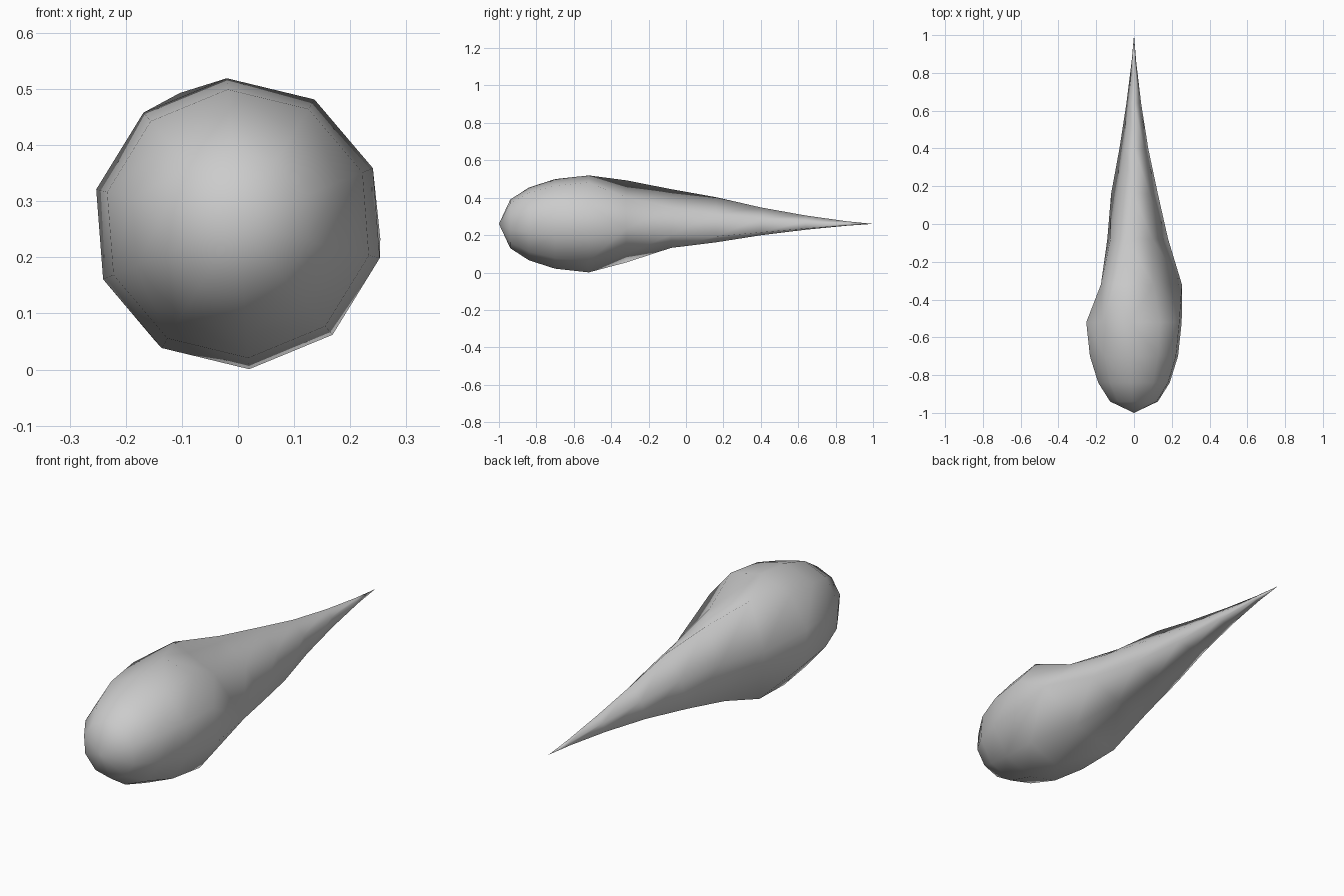
import bpy, bmesh, math

if "Cube" in bpy.data.objects:
    bpy.data.objects.remove(bpy.data.objects["Cube"], do_unlink=True)

CENTRE_Z = 0.26
grey = bpy.data.materials.new("plain grey")
grey.use_nodes = True
grey.diffuse_color = (0.6, 0.6, 0.6, 1)
grey.node_tree.nodes["Principled BSDF"].inputs["Base Color"].default_value = (0.6, 0.6, 0.6, 1)


def ring(bm, y, radius, sides, start, valley=1.0):
    """Loop of vertices round the y axis; every second one pulled in by valley."""
    loop = []
    for i in range(sides):
        angle = math.radians(start) + math.tau * i / sides
        r = radius * (valley if i % 2 else 1.0)
        loop.append(bm.verts.new((r * math.cos(angle), y, CENTRE_Z + r * math.sin(angle))))
    return loop


def join_rings(bm, a, b):
    """Skin two loops, with quads for equal counts and triangles otherwise."""
    n, m = len(a), len(b)
    if n == m:
        for i in range(n):
            bm.faces.new((a[i], a[(i + 1) % n], b[(i + 1) % n], b[i]))
        return
    i = j = 0
    while i < n or j < m:
        if j >= m or (i < n and (i + 0.5) / n <= (j + 0.5) / m):
            bm.faces.new((a[i % n], a[(i + 1) % n], b[j % m]))
            i += 1
        else:
            bm.faces.new((a[i % n], b[(j + 1) % m], b[j % m]))
            j += 1


def cap(bm, loop, y):
    tip = bm.verts.new((0, y, CENTRE_Z))
    for i, v in enumerate(loop):
        bm.faces.new((v, loop[(i + 1) % len(loop)], tip))


bm = bmesh.new()

# Rounded ten-sided head: position, radius
head = [(-0.94, 0.13), (-0.84, 0.195), (-0.7, 0.24), (-0.52, 0.26)]
rings = [ring(bm, y, r, 10, -13.6) for y, r in head]

# Twisting three-ridged tail: position, radius, turn
tail = [(-0.32, 0.255, -6), (-0.08, 0.19, -18), (0.16, 0.143, -28),
        (0.4, 0.088, -31), (0.64, 0.045, -33), (0.86, 0.014, -34)]
rings += [ring(bm, y, r, 6, turn, 0.69) for y, r, turn in tail]

for a, b in zip(rings, rings[1:]):
    join_rings(bm, a, b)
cap(bm, rings[0], -1)
cap(bm, rings[-1], 1)
bmesh.ops.recalc_face_normals(bm, faces=bm.faces)
for face in bm.faces:
    face.smooth = True

mesh = bpy.data.meshes.new("teardrop_body")
bm.to_mesh(mesh)
bm.free()
mesh.materials.append(grey)
body = bpy.data.objects.new("teardrop_body", mesh)
bpy.context.scene.collection.objects.link(body)
